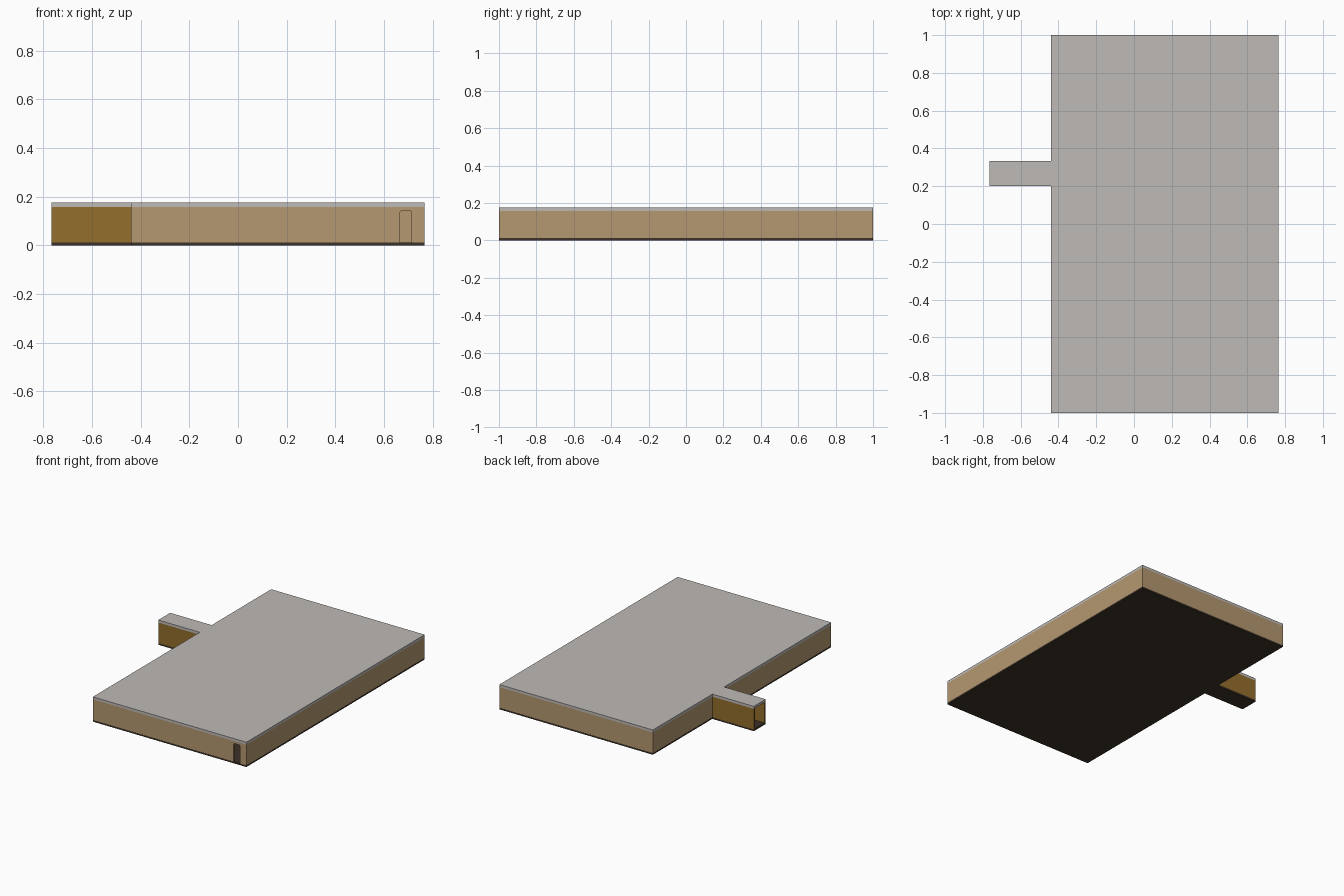
import bpy, bmesh, math

if "Cube" in bpy.data.objects:
    bpy.data.objects.remove(bpy.data.objects["Cube"])


def material(name, srgb):
    m = bpy.data.materials.new(name)
    lin = [((c / 255 + 0.055) / 1.055) ** 2.4 for c in srgb]
    m.diffuse_color = (*lin, 1)
    m.use_nodes = True
    m.node_tree.nodes["Principled BSDF"].inputs["Base Color"].default_value = m.diffuse_color
    return m


GREY = material("ceiling grey", (190, 186, 182))
TAN = material("wall tan", (181, 152, 112))
BROWN = material("corridor brown", (148, 110, 44))
DARK = material("floor dark brown", (60, 50, 40))


def prism(name, pts, a, b, mat, upright=False):
    """Extrude an outline: (x, y) along z, or (x, z) along y when upright."""
    place = (lambda p, d: (p[0], d, p[1])) if upright else (lambda p, d: (p[0], p[1], d))
    bm = bmesh.new()
    near = [bm.verts.new(place(p, a)) for p in pts]
    far = [bm.verts.new(place(p, b)) for p in pts]
    bm.faces.new(near)
    bm.faces.new(far[::-1])
    n = len(pts)
    for i in range(n):
        j = (i + 1) % n
        bm.faces.new((near[j], near[i], far[i], far[j]))
    bmesh.ops.recalc_face_normals(bm, faces=bm.faces)
    me = bpy.data.meshes.new(name)
    bm.to_mesh(me)
    bm.free()
    me.materials.append(mat)
    ob = bpy.data.objects.new(name, me)
    bpy.context.collection.objects.link(ob)
    return ob


def box(name, x0, x1, y0, y1, mat):
    """Wall block standing between floor and ceiling."""
    return prism(name, [(x0, y0), (x1, y0), (x1, y1), (x0, y1)], ZF, ZC, mat)


X0, XM, X1 = -0.766, -0.44, 0.766    # corridor end, hall left, hall right
C0, C1 = 0.20, 0.333                 # corridor sides
ZF, ZC, ZT = 0.012, 0.158, 0.176     # floor top, ceiling underside, ceiling top
T = 0.012                            # wall thickness

# Floor and ceiling slabs share the hall-plus-corridor outline
plan = [(XM, -1), (X1, -1), (X1, 1), (XM, 1), (XM, C1), (X0, C1), (X0, C0), (XM, C0)]
prism("floor", plan, 0, ZF, DARK)
prism("ceiling", plan, ZC, ZT, GREY)

# Front wall with a doorway that has rounded top corners
D0, D1, DT, R = 0.666, 0.714, 0.142, 0.008
arch = []
for cx, start in ((D0 + R, 180), (D1 - R, 90)):
    for k in range(4):
        t = math.radians(start - 30 * k)
        arch.append((cx + R * math.cos(t), DT - R + R * math.sin(t)))
front = [(XM, ZF), (D0, ZF)] + arch + [(D1, ZF), (X1, ZF), (X1, ZC), (XM, ZC)]
prism("front_wall", front, -1, -1 + T, TAN, upright=True)

# Remaining hall walls, the left one split by the corridor opening
box("back_wall", XM, X1, 1 - T, 1, TAN)
box("right_wall", X1 - T, X1, -1 + T, 1 - T, TAN)
box("left_wall_front", XM, XM + T, -1 + T, C0 + T, TAN)
box("left_wall_back", XM, XM + T, C1 - T, 1 - T, TAN)

# Corridor walls, open at the outer end
box("corridor_front_wall", X0, XM, C0, C0 + T, BROWN)
box("corridor_back_wall", X0, XM, C1 - T, C1, BROWN)
